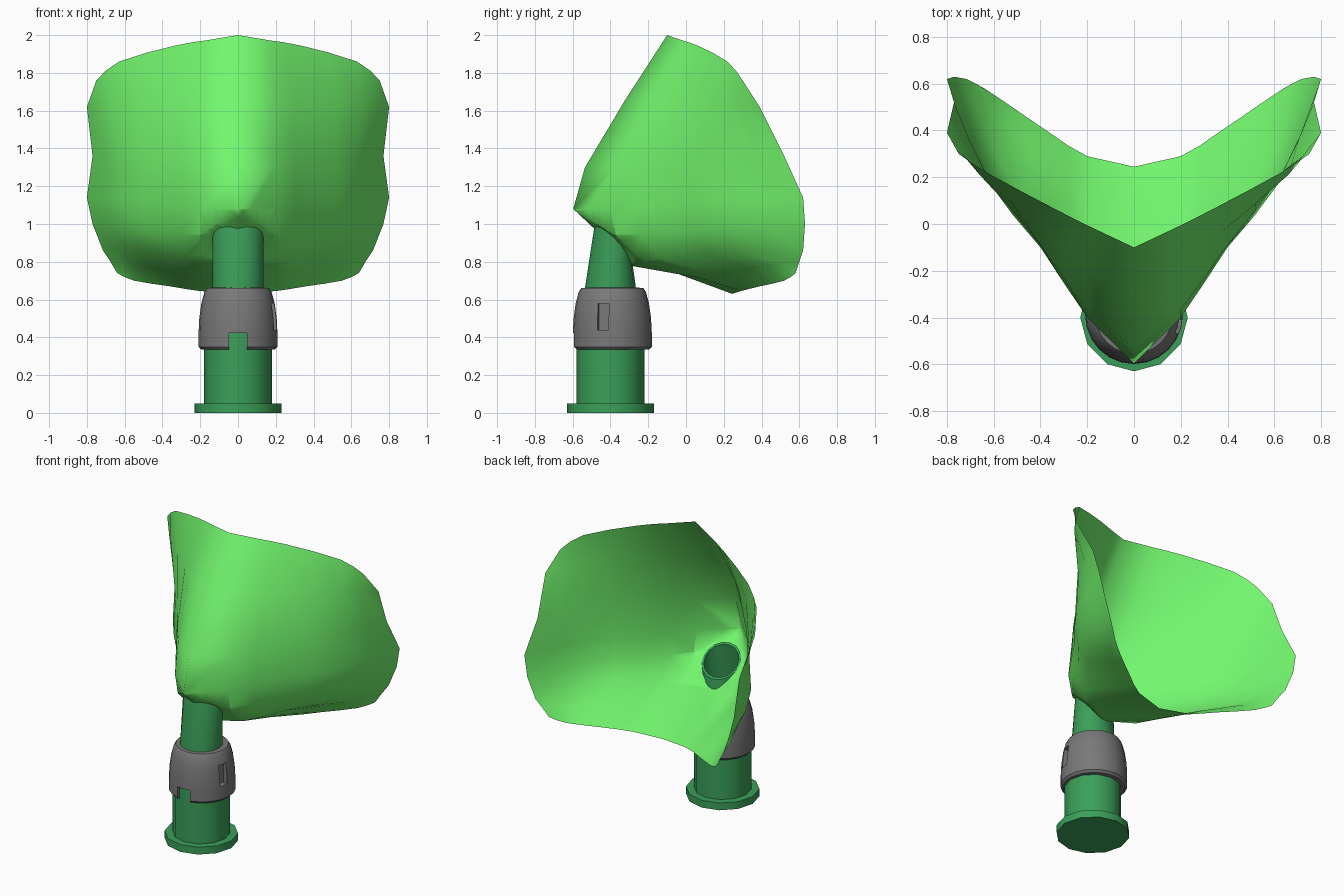
import bpy, bmesh
from math import sin, cos, pi, radians
from mathutils import Vector

if "Cube" in bpy.data.objects:
    bpy.data.objects.remove(bpy.data.objects["Cube"])

CY = -0.4  # stem axis


def material(name, rgb):
    m = bpy.data.materials.new(name)
    m.diffuse_color = (*rgb, 1)
    m.use_nodes = True
    m.node_tree.nodes["Principled BSDF"].inputs["Base Color"].default_value = m.diffuse_color
    return m


light_green = material("light_green", (0.17, 0.93, 0.155))
dark_green = material("dark_green", (0.043, 0.35, 0.10))
dark_grey = material("dark_grey", (0.19, 0.19, 0.19))


def smooth(ob, angle):
    bpy.ops.object.select_all(action='DESELECT')
    ob.select_set(True)
    bpy.context.view_layer.objects.active = ob
    bpy.ops.object.shade_smooth_by_angle(angle=radians(angle))


def finish(bm, name, mat=None, angle=40):
    me = bpy.data.meshes.new(name)
    bm.to_mesh(me)
    bm.free()
    ob = bpy.data.objects.new(name, me)
    bpy.context.collection.objects.link(ob)
    if mat:
        me.materials.append(mat)
    if angle:
        smooth(ob, angle)
    return ob


def loft(rings, closed=False):
    """Skin a list of point rings; cap the ends, or join last to first."""
    bm = bmesh.new()
    vs = [[bm.verts.new(p) for p in r] for r in rings]
    n = len(vs[0])
    pairs = list(zip(vs, vs[1:])) + ([(vs[-1], vs[0])] if closed else [])
    for a, b in pairs:
        for i in range(n):
            bm.faces.new((a[i], a[(i + 1) % n], b[(i + 1) % n], b[i]))
    if not closed:
        bm.faces.new(vs[0][::-1])
        bm.faces.new(vs[-1])
    bmesh.ops.recalc_face_normals(bm, faces=bm.faces)
    return bm


def ring(r, z, n=12, cy=CY, ry=None, tilt=0.0):
    ry = r if ry is None else ry
    return [(r * cos(2 * pi * i / n), cy + ry * sin(2 * pi * i / n),
             z - tilt * sin(2 * pi * i / n)) for i in range(n)]


# Base: flange and stem
finish(loft([ring(r, z) for r, z in
             [(.23, 0), (.23, .05), (.18, .05), (.18, .43), (.13, .43)]]),
       "base_stem", dark_green)

# Outlet tube: hollow, with a slanted mouth opening to the back
finish(loft([ring(.135, .42, 16), ring(.135, .66, 16),
             ring(.135, .93, 16, -.385, .095, .09),
             ring(.121, .93, 16, -.385, .083, .079),
             ring(.121, .68, 16)]), "outlet_tube", dark_green)

# Grey collar with a front notch and a side slot
KY = CY + .01
collar = finish(loft([ring(r, z, 24, KY) for r, z in
                      [(.12, .335), (.195, .335), (.209, .35), (.209, .42),
                       (.205, .5), (.194, .58), (.178, .64), (.165, .66),
                       (.12, .665)]], closed=True), "collar", dark_grey)


def cut(target, loc, size, turn=0):
    bm = bmesh.new()
    bmesh.ops.create_cube(bm, size=1)
    c = finish(bm, "cutter", dark_grey, 0)
    c.location, c.scale, c.rotation_euler.z = loc, size, turn
    c.hide_render = True
    bpy.context.view_layer.update()
    m = target.modifiers.new("cut", 'BOOLEAN')
    m.object, m.operation, m.solver = c, 'DIFFERENCE', 'EXACT'
    bpy.context.view_layer.objects.active = target
    bpy.ops.object.modifier_apply(modifier=m.name)
    bpy.data.objects.remove(c)


cut(collar, (0, -.65, .36), (.095, .2, .125))
a = radians(-14)
cut(collar, (.26 * cos(a), KY + .26 * sin(a), .51), (.18, .06, .14), a)
smooth(collar, 35)

# Mask shell: half cross-sections from the top edge down to the chin
half = [
    [(0, -.10, 2.0), (.17, -.02, 1.972), (.33, .06, 1.945), (.63, .22, 1.86), (.75, .30, 1.76)],
    [(0, -.32, 1.66), (.20, -.20, 1.66), (.38, -.03, 1.66), (.66, .21, 1.65), (.80, .39, 1.62)],
    [(0, -.535, 1.30), (.20, -.365, 1.31), (.40, -.09, 1.34), (.63, .21, 1.36), (.77, .52, 1.36)],
    [(0, -.597, 1.08), (.20, -.40, 1.08), (.40, -.10, 1.10), (.63, .19, 1.12), (.80, .62, 1.14)],
    [(0, -.48, .97), (.20, -.37, .94), (.39, -.08, .96), (.605, .21, .98), (.77, .63, 1.0)],
    [(0, -.30, .78), (.20, -.22, .80), (.37, -.02, .84), (.565, .25, .86), (.715, .62, .86)],
    [(0, -.04, .735), (.20, .07, .715), (.36, .24, .75), (.545, .42, .78), (.675, .60, .80)],
    [(0, .245, .63), (.20, .29, .645), (.36, .39, .67), (.55, .52, .70), (.64, .58, .74)],
]


def smooth_line(p, n=2):
    """Smooth curve through all points, n steps per span; first span straight."""
    q = [2 * p[0] - p[1], *p, 2 * p[-1] - p[-2]]
    out = [p[0]]
    for i in range(2, len(q) - 2):
        a, b, c, d = q[i - 1:i + 3]
        for k in range(n):
            t = k / n
            out.append(.5 * (2 * b + (c - a) * t + (2 * a - 5 * b + 4 * c - d) * t * t
                             + (3 * b - a - 3 * c + d) * t ** 3))
    return out + [p[-1]]


bm = bmesh.new()
g = []
for h in half:
    right = smooth_line([Vector(p) for p in h])
    left = [Vector((-p.x, p.y, p.z)) for p in right[:0:-1]]
    g.append([bm.verts.new(p) for p in left + right])
mid = len(g[0]) // 2
for k, (r, s) in enumerate(zip(g, g[1:])):
    for i in range(len(r) - 1):
        quad = (r[i], s[i], s[i + 1], r[i + 1])
        if k in (3, 4) and i in (mid - 1, mid):  # split so the creases meet at the nose
            q = quad if i == mid else quad[1:] + quad[:1]
            q = q if i == mid else (quad[3], quad[0], quad[1], quad[2])
            bm.faces.new((q[0], q[1], q[2]))
            bm.faces.new((q[0], q[2], q[3]))
        else:
            bm.faces.new(quad)

# Opening in the shell for the outlet tube
hx, hy, hc = .130, .091, -.387
for i in range(16):
    t = 2 * pi * (i + .5) / 16
    near = [f for f in bm.faces if (m := f.calc_center_median()).z < 1.06
            and abs(m.x) < .2 and m.y < -.2]
    geom = list({e for f in near for e in [f, *f.edges, *f.verts]})
    bmesh.ops.bisect_plane(bm, geom=geom, dist=1e-5,
                           plane_co=(hx * cos(t), hc + hy * sin(t), 0),
                           plane_no=(cos(t) / hx, sin(t) / hy, 0))
hole = [f for f in bm.faces if (m := f.calc_center_median()).z < 1.06
        and ((m.x / hx) ** 2 + ((m.y - hc) / hy) ** 2) < 1]
bmesh.ops.delete(bm, geom=hole, context='FACES')
finish(bm, "mask_shell", light_green, 180)
